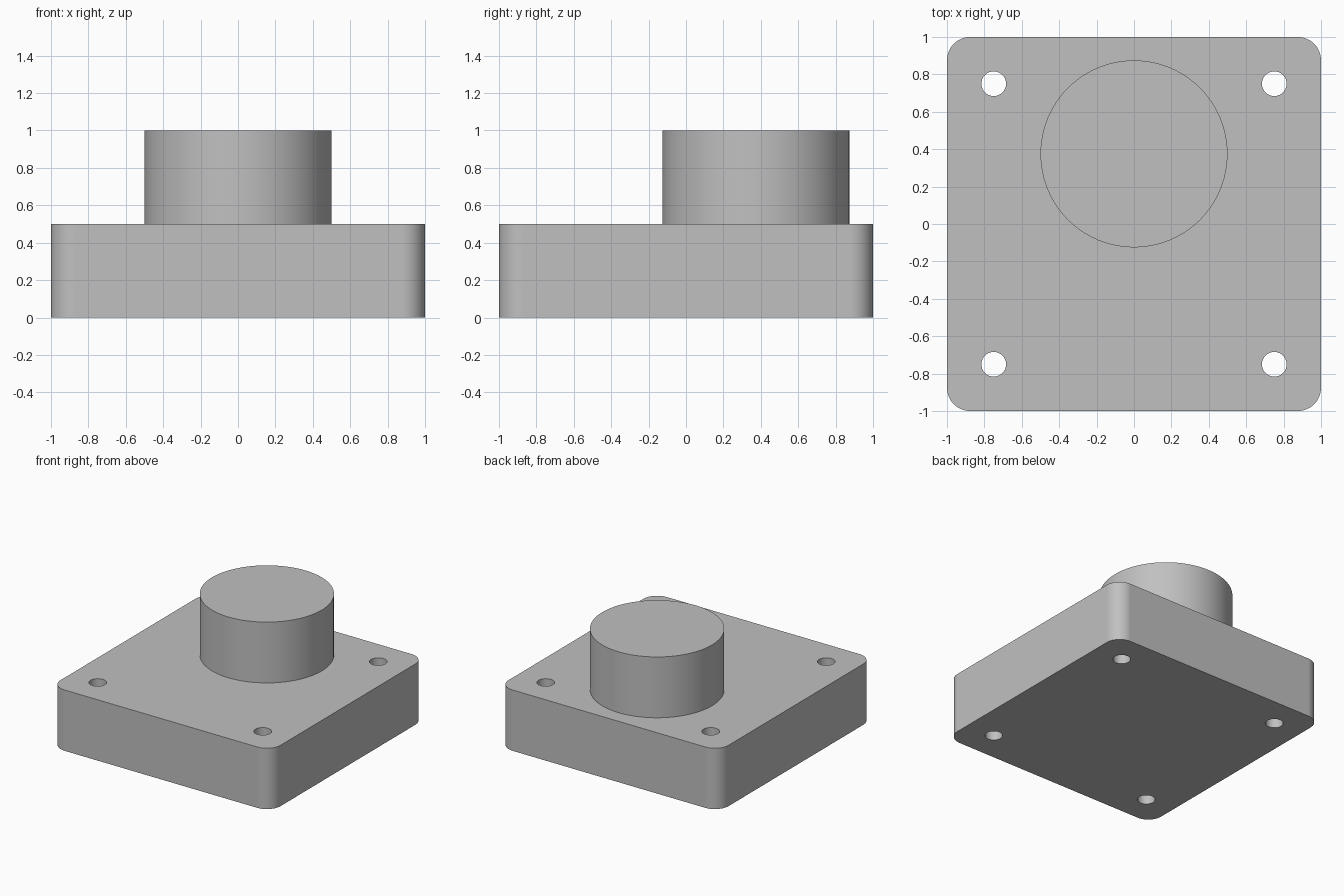
import bpy
import bmesh
import math
from mathutils import Matrix

default = bpy.data.objects.get("Cube")
if default:
    bpy.data.objects.remove(default, do_unlink=True)

PLATE_TOP, BOSS_TOP = 0.5, 1.0

# Single grey material
grey = bpy.data.materials.new("plain_grey")
grey.use_nodes = True
colour = (0.53, 0.53, 0.53, 1)
grey.diffuse_color = colour
grey.node_tree.nodes["Principled BSDF"].inputs["Base Color"].default_value = colour


def make_object(name, bm):
    mesh = bpy.data.meshes.new(name)
    bm.to_mesh(mesh)
    bm.free()
    mesh.materials.append(grey)
    obj = bpy.data.objects.new(name, mesh)
    bpy.context.collection.objects.link(obj)
    return obj


def add_cylinder(bm, x, y, bottom, top, radius, segments):
    place = Matrix.Translation((x, y, (bottom + top) / 2))
    bmesh.ops.create_cone(bm, cap_ends=True, segments=segments, radius1=radius,
                          radius2=radius, depth=top - bottom, matrix=place)


def select_only(obj):
    bpy.ops.object.select_all(action="DESELECT")
    obj.select_set(True)
    bpy.context.view_layer.objects.active = obj


# Square base plate with rounded vertical corners
bm = bmesh.new()
bmesh.ops.create_cube(bm, size=2)
for v in bm.verts:
    v.co.z = PLATE_TOP if v.co.z > 0 else 0
corners = [e for e in bm.edges if abs(e.verts[0].co.z - e.verts[1].co.z) > 0.1]
bmesh.ops.bevel(bm, geom=corners, offset=0.125, segments=12, profile=0.5,
                affect="EDGES")
plate = make_object("base_plate", bm)

# Four through holes near the corners
bm = bmesh.new()
for x in (-0.75, 0.75):
    for y in (-0.75, 0.75):
        add_cylinder(bm, x, y, -0.1, PLATE_TOP + 0.1, 0.066, 48)
cutter = make_object("hole_cutter", bm)
cutter.hide_render = True

select_only(plate)
cut = plate.modifiers.new("holes", "BOOLEAN")
cut.operation, cut.solver, cut.object = "DIFFERENCE", "EXACT", cutter
bpy.ops.object.modifier_apply(modifier=cut.name)
bpy.data.objects.remove(cutter, do_unlink=True)

# Round boss set towards the back
bm = bmesh.new()
add_cylinder(bm, 0, 0.375, PLATE_TOP, BOSS_TOP, 0.5, 96)
boss = make_object("round_boss", bm)

# Smooth curved walls, crisp rims
for obj in (plate, boss):
    select_only(obj)
    bpy.ops.object.shade_smooth_by_angle(angle=math.radians(30))
    weighted = obj.modifiers.new("clean_normals", "WEIGHTED_NORMAL")
    weighted.keep_sharp = True
